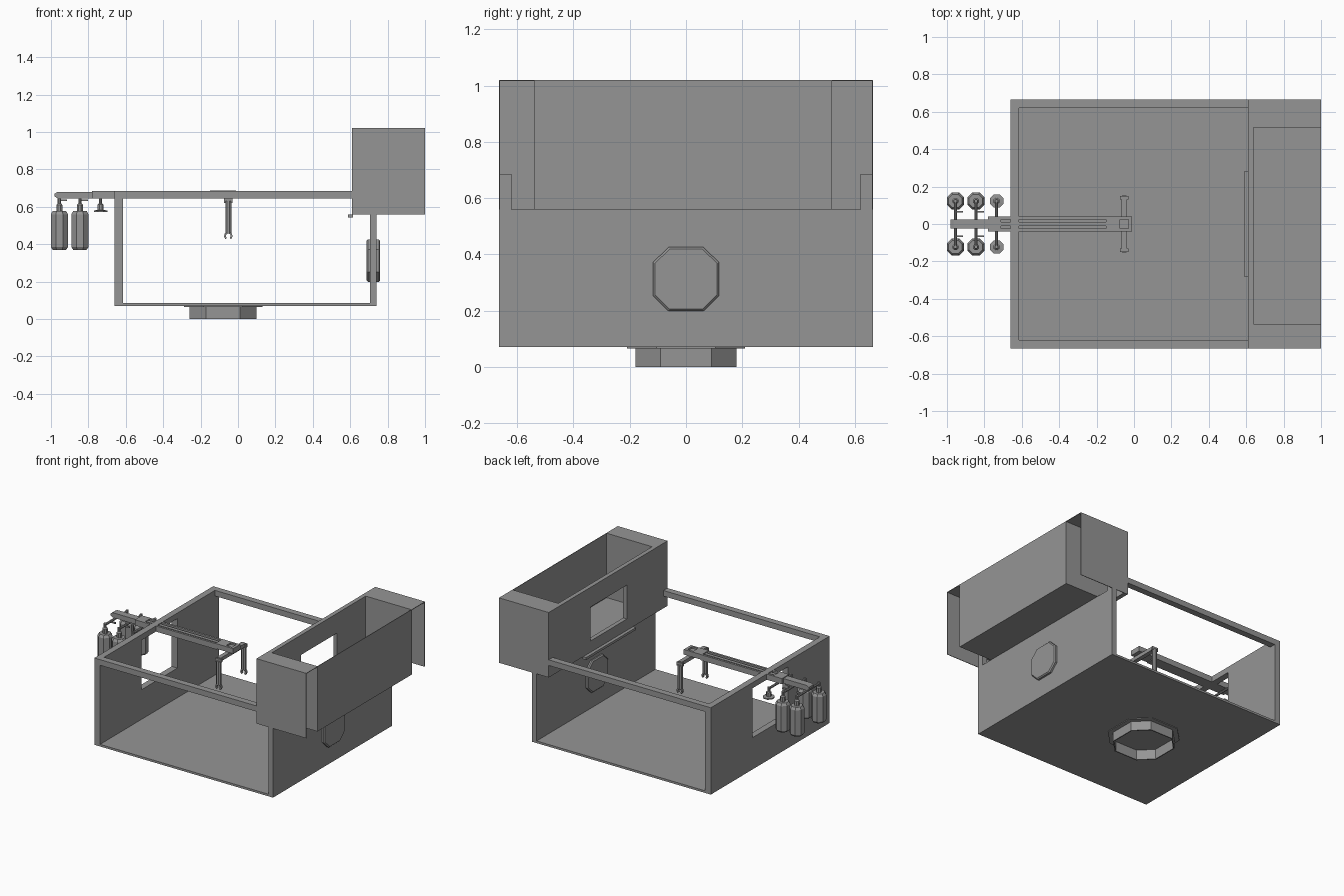
import bpy, bmesh, math
from mathutils import Vector

default = bpy.data.objects.get("Cube")
if default:
    bpy.data.objects.remove(default)

grey = bpy.data.materials.new("plain grey")
grey.use_nodes = True
COLOR = (0.3, 0.3, 0.3, 1)
grey.diffuse_color = COLOR
grey.node_tree.nodes["Principled BSDF"].inputs["Base Color"].default_value = COLOR


def finish(name, bm):
    bmesh.ops.recalc_face_normals(bm, faces=bm.faces)
    mesh = bpy.data.meshes.new(name)
    bm.to_mesh(mesh)
    bm.free()
    mesh.materials.append(grey)
    ob = bpy.data.objects.new(name, mesh)
    bpy.context.collection.objects.link(ob)
    return ob


def box(name, x, y, z):
    """Box from (min, max) pairs."""
    bm = bmesh.new()
    bmesh.ops.create_cube(bm, size=1)
    for v in bm.verts:
        v.co = [(a + b) / 2 + c * (b - a) for c, (a, b) in zip(v.co, (x, y, z))]
    return finish(name, bm)


def cut(ob, *ranges):
    """Remove box-shaped volumes from an object."""
    for r in ranges:
        cutter = box("cutter", *r)
        cutter.hide_render = True
        mod = ob.modifiers.new("cut", 'BOOLEAN')
        mod.operation = 'DIFFERENCE'
        mod.solver = 'EXACT'
        mod.object = cutter
        bpy.context.view_layer.objects.active = ob
        bpy.ops.object.modifier_apply(modifier=mod.name)
        bpy.data.objects.remove(cutter)
    return ob


def loft(name, rings, caps=True, closed=False):
    """Skin a list of equal-length point rings."""
    bm = bmesh.new()
    vr = [[bm.verts.new(p) for p in r] for r in rings]
    pairs = list(zip(vr, vr[1:])) + ([(vr[-1], vr[0])] if closed else [])
    n = len(vr[0])
    for a, b in pairs:
        for i in range(n):
            j = (i + 1) % n
            bm.faces.new((a[i], a[j], b[j], b[i]))
    if caps and not closed:
        bm.faces.new(vr[0])
        bm.faces.new(vr[-1])
    return finish(name, bm)


def octagon(r, c):
    """Square of half-size r with corners cut by c."""
    k = r - c
    return [(r, -k), (r, k), (k, r), (-k, r), (-r, k), (-r, -k), (-k, -r), (k, -r)]


def turned(name, x, y, profile):
    """Eight-sided vertical part from (radius, height) pairs."""
    return loft(name, [[(x + a, y + b, z) for a, b in octagon(r, r * 0.59)]
                       for r, z in profile])


def rod(name, p, q, r):
    """Straight eight-sided rod between two points."""
    p, q = Vector(p), Vector(q)
    turn = (q - p).to_track_quat('Z', 'Y')
    ring = [turn @ Vector((a, b, 0)) for a, b in octagon(r, r * 0.59)]
    return loft(name, [[p + v for v in ring], [q + v for v in ring]])


# Room shell: open front, back and roof, with a hatch in the right-hand side wall
room = box("room_shell", (-0.66, 0.74), (-0.665, 0.665), (0.07, 0.685))
cut(room,
    ((-0.615, 0.705), (-1, 1), (0.085, 0.645)),
    ((-0.615, 0.9), (-0.62, 0.62), (0.56, 0.8)),
    ((-0.8, -0.5), (-0.2, 0.2), (0.295, 0.645)))

# Upper side bay: windowed inner wall, hollow ends and a central open bin
T = 0.004
TOP, BASE = 1.02, 0.56
LO, HI = -0.535, 0.515
wall = box("bay_inner_wall", (0.61, 0.64), (-0.665, 0.665), (BASE, TOP))
cut(wall, ((0.5, 0.7), (-0.21, 0.195), (0.64, 0.88)))
for side, a, b, outer in (("front", -0.665, LO, -0.665), ("back", HI, 0.665, 0.665 - T)):
    box(side + "_bay_cover", (0.64, 1), (a, b), (TOP - T, TOP))
    box(side + "_bay_plate", (0.61, 1), (outer, outer + T), (BASE, TOP))
box("bin_outer_panel", (1 - T, 1), (LO, HI), (BASE, TOP))
box("bin_floor", (0.64, 1), (LO, HI), (BASE, BASE + T))
box("bin_front_wall", (0.64, 1), (LO - T, LO), (BASE, TOP))
box("bin_back_wall", (0.64, 1), (HI, HI + T), (BASE, TOP))
box("window_ledge", (0.587, 0.615), (-0.28, 0.28), (0.543, 0.56))

# Octagonal port through the side wall, with bevelled rims
loft("wall_port", [[(x, a * s, 0.312 + b * s * 0.97) for a, b in octagon(0.117, 0.055)]
                   for x, s in ((0.688, 0.94), (0.695, 1), (0.753, 1), (0.76, 0.94))])

# Hollow octagonal foot with a flange
CX = -0.08
foot = [(0.18, 0.07), (0.18, 0), (0.173, 0), (0.173, 0.07)]
loft("foot_ring", [[(CX + a, b, z) for a, b in octagon(r, r * 0.5)] for r, z in foot],
     closed=True)
loft("foot_flange", [[(CX + a, b, z) for a, b in octagon(r, r * 0.5)]
                     for r, z in ((0.21, 0.072), (0.21, 0.065), (0.175, 0.065), (0.175, 0.072))],
     closed=True)

# Overhead rail: grooved channel, carriage and narrow tail
rail = box("overhead_rail", (-0.78, -0.14), (-0.04, 0.04), (0.645, 0.685))
cut(rail, ((-0.71, -0.1), (-0.025, 0.025), (0.67, 0.8)))
box("rail_slider", (-0.71, -0.14), (-0.012, 0.012), (0.665, 0.68))
carriage = box("rail_carriage", (-0.15, -0.01), (-0.04, 0.04), (0.65, 0.686))
cut(carriage, ((-0.075, -0.03), (-0.025, 0.025), (0.675, 0.8)))
tail = [(-0.78, 0.645), (-0.78, 0.68), (-0.965, 0.68), (-0.98, 0.67), (-0.98, 0.655), (-0.965, 0.645)]
loft("rail_tail", [[(x, y, z) for x, z in tail] for y in (-0.025, 0.025)])

# Gripper: crossbar with two hanging arms ending in claws
box("gripper_crossbar", (-0.067, -0.037), (-0.14, 0.14), (0.625, 0.65))
for side, s in (("left", 1), ("right", -1)):
    y = 0.14 * s
    box(side + "_arm_cap", (-0.075, -0.03), (y - 0.009, y + 0.009), (0.62, 0.645))
    rod(side + "_gripper_arm", (-0.052, y, 0.46), (-0.052, y, 0.63), 0.016)
    arc = [math.radians(d) for d in range(-50, 231, 40)]
    claw = [(r * math.cos(t), r * math.sin(t)) for r, ts in ((0.023, arc), (0.013, arc[::-1])) for t in ts]
    loft(side + "_claw", [[(-0.052 + a, y + dy, 0.444 + b) for a, b in claw]
                          for dy in (-0.009, 0.009)])

# Tanks and nozzles hanging in pairs from cross pipes
for i, x in enumerate((-0.955, -0.845, -0.735)):
    rod(f"cross_pipe_{i + 1}", (x, -0.125, 0.635), (x, 0.125, 0.635), 0.008)
    for side, s in (("left", 1), ("right", -1)):
        y = 0.123 * s
        if i < 2:
            turned(f"{side}_tank_{i + 1}", x, y,
                   [(0.036, 0.37), (0.046, 0.385), (0.046, 0.56), (0.036, 0.577),
                    (0.016, 0.577), (0.016, 0.61), (0.009, 0.618), (0.009, 0.645)])
            yb = 0.066 * s
            box(f"{side}_tank_tab_{i + 1}", (x, x + 0.042), (yb - 0.004, yb + 0.004), (0.63, 0.64))
        else:
            turned(f"{side}_nozzle", x, y,
                   [(0.036, 0.572), (0.036, 0.58), (0.016, 0.583), (0.016, 0.612),
                    (0.009, 0.618), (0.009, 0.645)])
